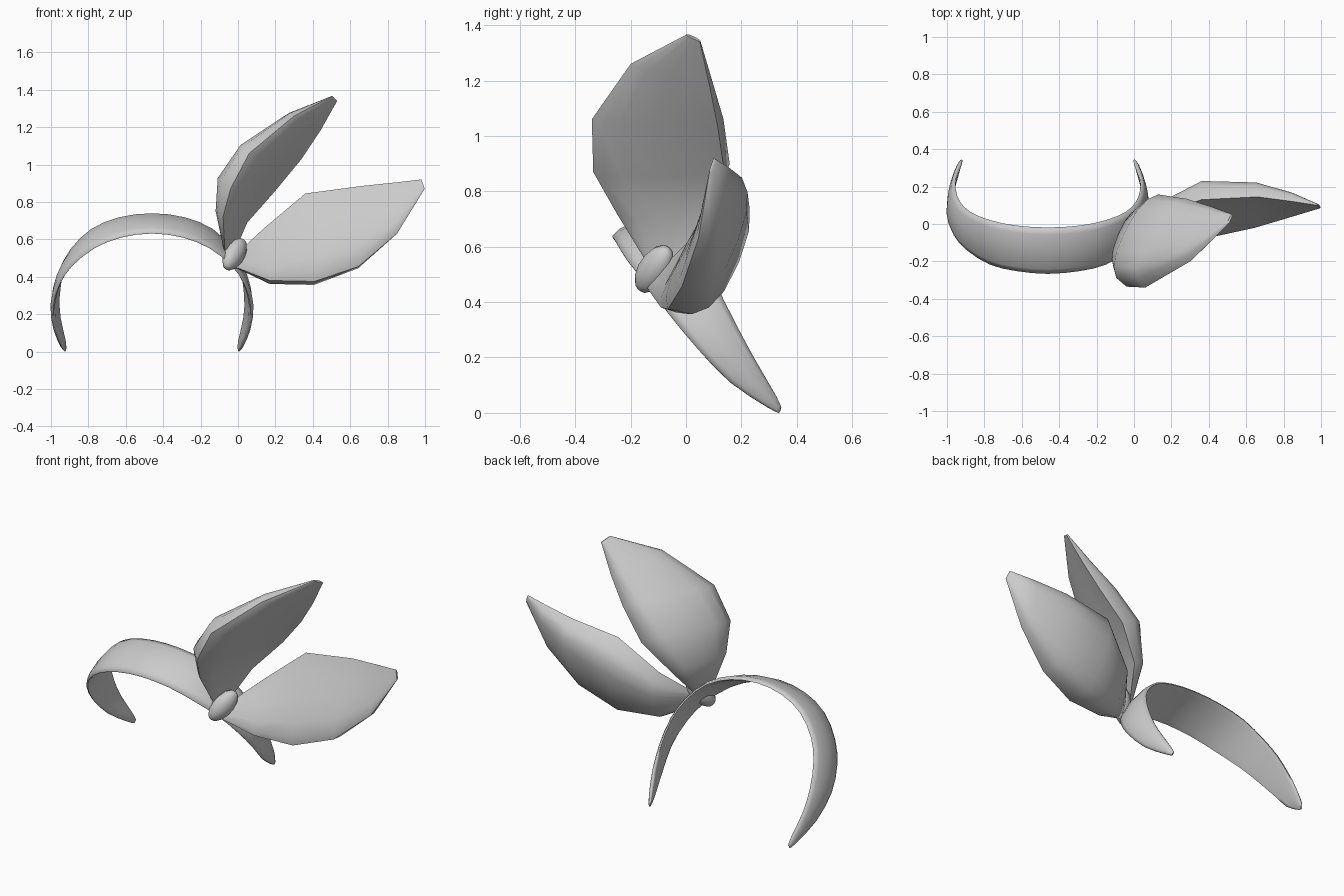
import bpy, math
from mathutils import Vector

if "Cube" in bpy.data.objects:
    bpy.data.objects.remove(bpy.data.objects["Cube"])


def make_object(name, verts, faces, angle):
    mesh = bpy.data.meshes.new(name)
    mesh.from_pydata(verts, [], faces)
    ob = bpy.data.objects.new(name, mesh)
    bpy.context.collection.objects.link(ob)
    bpy.ops.object.select_all(action='DESELECT')
    ob.select_set(True)
    bpy.context.view_layer.objects.active = ob
    bpy.ops.object.mode_set(mode='EDIT')
    bpy.ops.mesh.select_all(action='SELECT')
    bpy.ops.mesh.normals_make_consistent(inside=False)
    bpy.ops.object.mode_set(mode='OBJECT')
    bpy.ops.object.shade_smooth_by_angle(angle=math.radians(angle))
    return ob


def loft(name, rings, angle=40):
    """Skin closed rings with equal vertex counts and cap both ends."""
    n = len(rings[0])
    verts = [v for r in rings for v in r]
    faces = [(i * n + j, i * n + (j + 1) % n, (i + 1) * n + (j + 1) % n, (i + 1) * n + j)
             for i in range(len(rings) - 1) for j in range(n)]
    last = (len(rings) - 1) * n
    faces += [tuple(range(n)), tuple(last + j for j in range(n))]
    return make_object(name, verts, faces, angle)


# Headband: half-arch stations, (x offset, y, z) of front edge then back edge
CX = -0.46
half = [((0, -.265, .635), (0, -.02, .735)),
        ((.17, -.25, .612), (.17, -.01, .715)),
        ((.31, -.215, .555), (.315, .02, .655)),
        ((.43, -.14, .46), (.42, .065, .55)),
        ((.50, -.06, .355), (.475, .12, .44)),
        ((.532, .04, .235), (.497, .185, .31)),
        ((.515, .16, .11), (.495, .25, .19)),
        ((.478, .295, .02), (.468, .325, .06)),
        ((.465, .335, .0), (.46, .343, .02))]
flip = lambda p: (-p[0], p[1], p[2])
stations = [tuple(flip(p) for p in s) for s in half[:0:-1]] + half
stations = [(Vector(f), Vector(b)) for f, b in stations]


def refine(pts):
    """Add a smooth midpoint between neighbouring points."""
    out = [pts[0]]
    for i in range(len(pts) - 1):
        p0, p3 = pts[max(i - 1, 0)], pts[min(i + 2, len(pts) - 1)]
        out += [(9 * (pts[i] + pts[i + 1]) - p0 - p3) / 16, pts[i + 1]]
    return out


stations = list(zip(refine([s[0] for s in stations]), refine([s[1] for s in stations])))
rings = []
for i, (f, b) in enumerate(stations):
    f0, b0 = stations[max(i - 1, 0)]
    f1, b1 = stations[min(i + 1, len(stations) - 1)]
    out = ((f1 + b1) - (f0 + b0)).cross(b - f).normalized()
    if out.dot((f + b) / 2 - Vector((0, .1, .15))) < 0:
        out = -out
    bulge = 0.05 * (b - f).length
    t = min(.012, (b - f).length * .2)
    ring = []
    for k, s in ((0, .35), (.12, 1), (.5, 1.2), (.88, 1), (1, .35),
                 (1, -.35), (.88, -1), (.5, -1), (.12, -1), (0, -.35)):
        p = f.lerp(b, k) + out * (bulge * (1 - (2 * k - 1) ** 2) + s * t)
        ring.append((p.x + CX, p.y, max(p.z, 0)))
    rings.append(ring)
loft("headband", rings, 75)


# Bow petals: two rim edges, a boxy rounded back and a gently swollen front;
# the outer rim is rounded, the rim facing the other petal stays sharp
def petal(name, sections, back, outer):
    sec = [(Vector(a), Vector(b), h) for a, b, h in sections]
    axis = (sec[-1][0] + sec[-1][1] - sec[0][0] - sec[0][1]).normalized()
    rings = []
    for a, b, h in sec:
        chord = (b - a) / 2
        mid = (a + b) / 2
        nrm = chord.cross(axis).normalized()
        if nrm.dot(Vector(back)) < 0:
            nrm = -nrm
        ring = []
        for j in range(9):
            t = math.pi * j / 8
            c, s = math.cos(t), math.sin(t)
            c = math.copysign(abs(c) ** .8, c)
            ring.append(mid - chord * c + nrm * h * s ** .72)
        for k in (.85, .5, 0, -.5, -.85):
            swell = .32 * (1 - k * k) ** .6 * (.5 + .5 * k * outer)
            ring.append(mid + chord * k - nrm * h * swell)
        rings.append(ring)
    loft(name, rings, 60)


petal("right_bow_petal", [
    ((.0, -.08, .53), (-.01, -.14, .45), .02),
    ((.14, .05, .66), (.17, -.09, .38), .12),
    ((.36, .13, .845), (.41, -.065, .375), .172),
    ((.66, .145, .885), (.645, -.015, .455), .132),
    ((.85, .12, .905), (.85, .045, .63), .075),
    ((.98, .10, .92), (.998, .085, .87), .012)], (0, 1, -.4), 1)
petal("upper_bow_petal", [
    ((-.07, -.14, .54), (-.02, -.06, .53), .02),
    ((-.08, -.25, .72), (.05, .065, .69), .09),
    ((-.04, -.335, .87), (.20, .14, .86), .16),
    ((.06, -.34, 1.06), (.34, .115, 1.03), .138),
    ((.30, -.20, 1.26), (.44, .085, 1.18), .075),
    ((.505, .0, 1.365), (.53, .05, 1.34), .012)], (-1, 0, .6), -1)

# Knot joining petals to the band
bpy.ops.mesh.primitive_uv_sphere_add(segments=10, ring_count=7, radius=1,
                                     location=(-.018, -.115, .52))
knot = bpy.context.object
knot.name = "bow_knot"
knot.scale = (.05, .06, .105)
knot.rotation_mode = 'QUATERNION'
knot.rotation_quaternion = Vector((.08, .09, .13)).to_track_quat('Z', 'Y')
bpy.ops.object.shade_smooth_by_angle(angle=math.radians(50))
